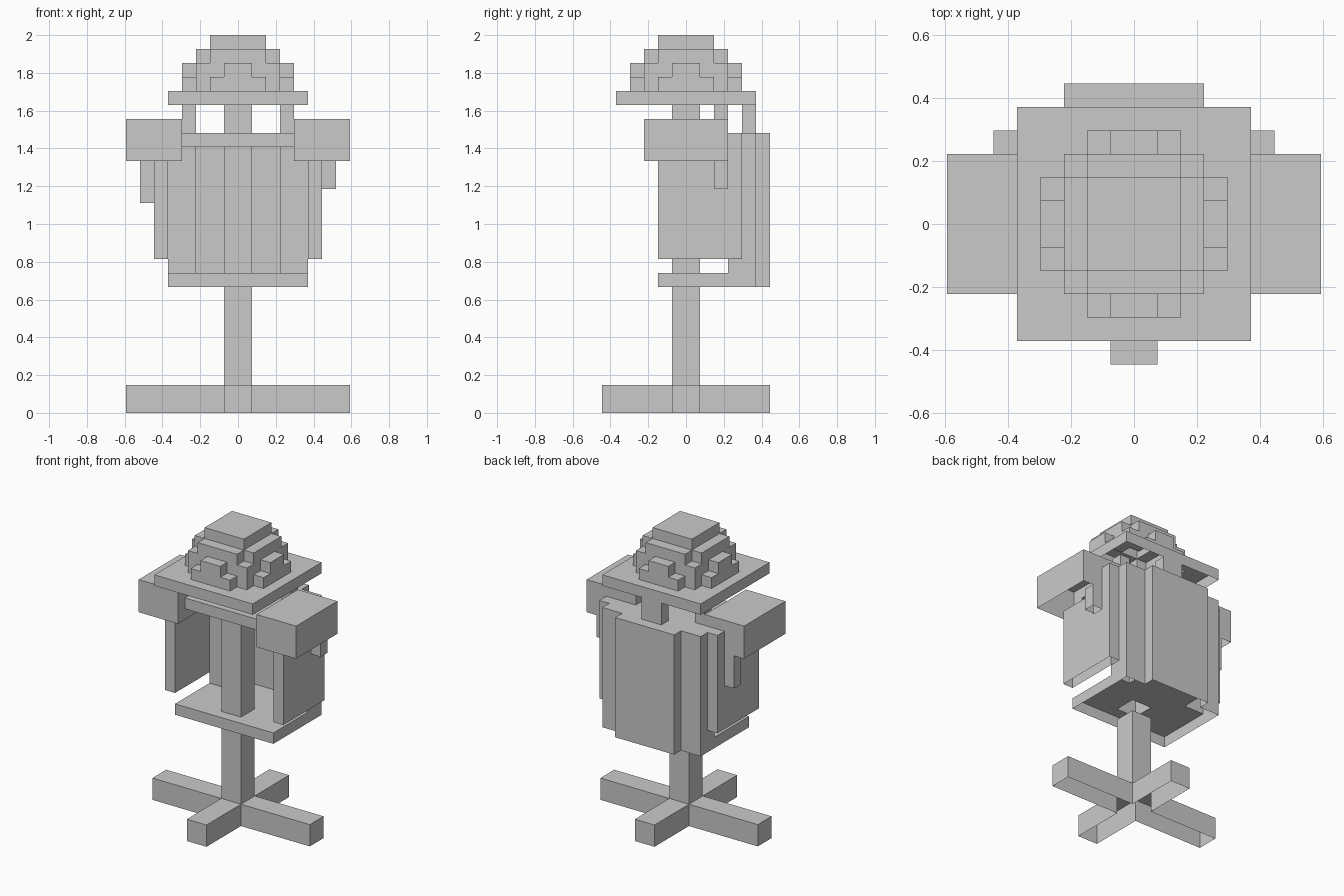
import bpy, bmesh
from mathutils import Vector

if "Cube" in bpy.data.objects:
    bpy.data.objects.remove(bpy.data.objects["Cube"])

U = 2 / 27  # edge of one block

grey = bpy.data.materials.new("plain_grey")
grey.diffuse_color = (0.59, 0.59, 0.59, 1)
grey.use_nodes = True
grey.node_tree.nodes["Principled BSDF"].inputs["Base Color"].default_value = grey.diffuse_color

# Outward directions that get a skin: four sides and the top (undersides stay open)
SIDES = [Vector(d) for d in ((1, 0, 0), (-1, 0, 0), (0, 1, 0), (0, -1, 0), (0, 0, 1))]


def mirror(boxes):
    """Add the copies on the other side of x = 0."""
    return boxes + [(-b, -a, *rest) for a, b, *rest in boxes]


def blocks(boxes):
    """All unit blocks inside boxes given as (x0, x1, y0, y1, z0, z1)."""
    return {(x, y, z) for x0, x1, y0, y1, z0, z1 in boxes
            for x in range(x0, x1) for y in range(y0, y1) for z in range(z0, z1)}


def skin(name, own, solid):
    """Outer skin of a part, without faces that touch other parts."""
    bm = bmesh.new()
    for cell in own:
        centre = Vector(cell) + Vector((0.5, 0.5, 0.5))
        for n in SIDES:
            if tuple(int(c) for c in Vector(cell) + n) in solid:
                continue
            a = Vector((n.y, n.z, n.x)) / 2
            b = n.cross(a)
            mid = centre + n / 2
            bm.faces.new([bm.verts.new((mid + p) * U) for p in (a + b, b - a, -a - b, a - b)]).normal_update()
    bmesh.ops.remove_doubles(bm, verts=bm.verts, dist=0.001)
    for f in bm.faces:
        f.normal_update()
    bmesh.ops.dissolve_limit(bm, angle_limit=0.01, verts=bm.verts, edges=bm.edges)
    mesh = bpy.data.meshes.new(name)
    bm.to_mesh(mesh)
    bm.free()
    mesh.materials.append(grey)
    bpy.context.collection.objects.link(bpy.data.objects.new(name, mesh))


parts = {
    # Crossed feet and upright post
    "base_feet": [(-8, 8, -1, 1, 0, 2), (-1, 1, -6, 6, 0, 2)],
    "post": [(-1, 1, -1, 1, 2, 23)],
    # Horizontal plates of the stand
    "waist_plate": [(-5, 5, -2, 5, 9, 10)],
    "shoulder_plate": [(-4, 4, -2, 5, 19, 20)],
    # Stepped back and side panels, open at the front
    "back_panel": [(-3, 3, 5, 6, 9, 20)] + mirror([(3, 5, 3, 5, 9, 20)]),
    "side_panels": mirror([(5, 6, -2, 4, 11, 20)]),
    # Shoulder pads with uneven hanging strips
    "shoulder_pads": mirror([(4, 8, -3, 3, 18, 21)]),
    "right_strip": [(6, 7, 2, 3, 16, 18)],
    "left_strip": [(-7, -6, 2, 3, 15, 18)],
    # Hat: brim, stepped crown, cap
    "hat_brim": [(-5, 5, -5, 5, 22, 23)],
    "hat_crown": [(-3, 3, -3, 3, 23, 25), (-4, 4, -2, 2, 23, 24), (-2, 2, -4, 4, 23, 24),
                  (-4, 4, -1, 1, 24, 25), (-1, 1, -4, 4, 24, 25),
                  (-3, 3, -2, 2, 25, 26), (-2, 2, -3, 3, 25, 26)],
    "hat_cap": [(-2, 2, -2, 2, 26, 27)],
    # Straps under the brim
    "side_straps": mirror([(3, 4, 2, 3, 20, 22)]),
    "back_strap": [(-1, 1, 4, 5, 20, 22)],
}

cells = {name: blocks(boxes) for name, boxes in parts.items()}
solid = set().union(*cells.values())
done = set()
for name, own in cells.items():
    skin(name, own - done, solid)
    done |= own
